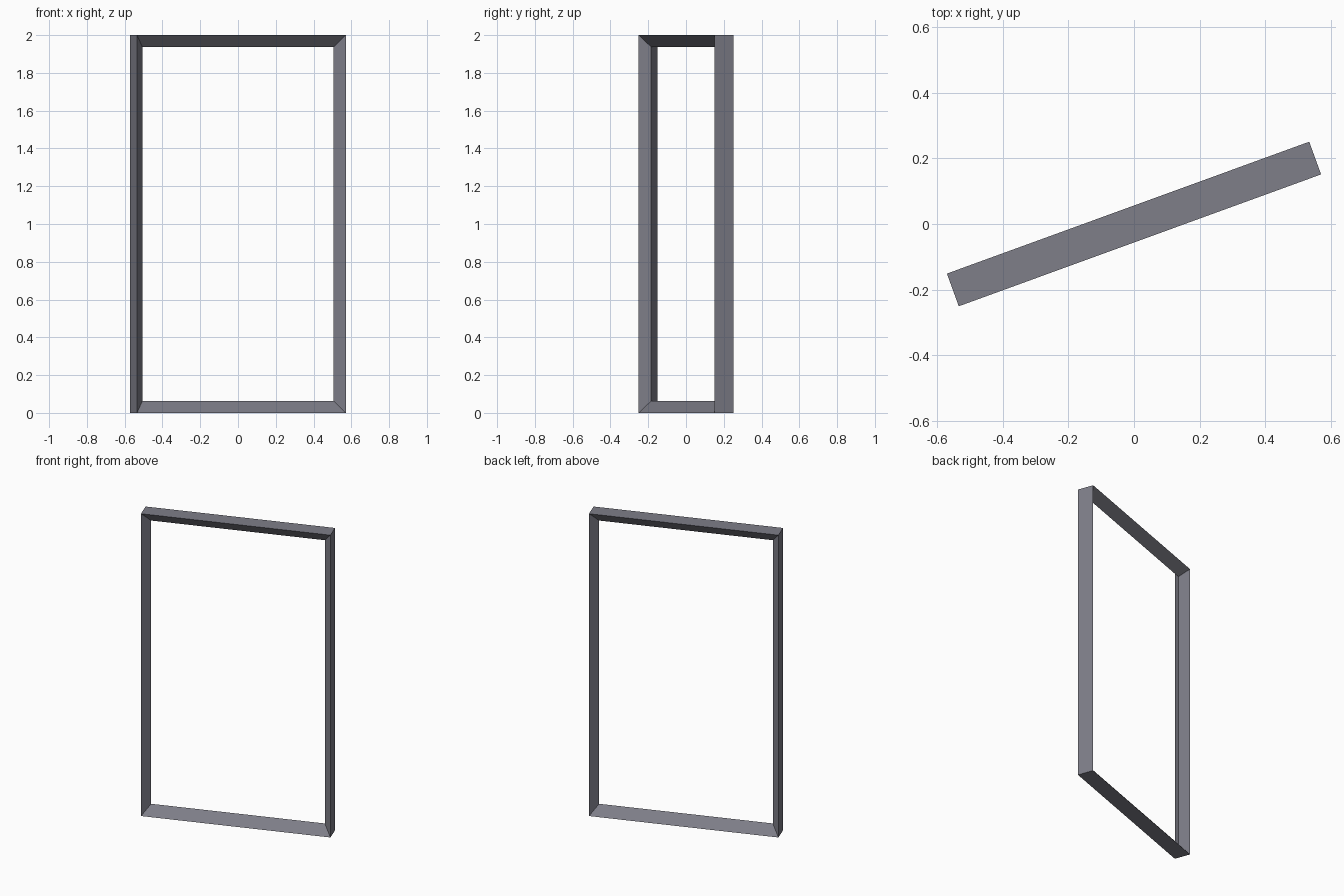
import bpy, bmesh, math

if "Cube" in bpy.data.objects:
    bpy.data.objects.remove(bpy.data.objects["Cube"])

ANGLE = math.radians(20)          # the frame is turned about z
HALF_W, HEIGHT = 0.588, 2.0       # outer size
HALF_D = 0.053                    # half depth of the outer band
IN_W, IN_H = 0.049, 0.063         # how far the inner ridge reaches inward

mat = bpy.data.materials.new("slate grey")
mat.diffuse_color = (0.21, 0.21, 0.25, 1)
mat.use_nodes = True
mat.node_tree.nodes["Principled BSDF"].inputs["Base Color"].default_value = mat.diffuse_color

# Triangular profile: (inward amount, depth) - flat outside, ridge inside
profile = [(0, -HALF_D), (1, 0), (0, HALF_D)]

# Sweep the profile around the four mitred corners
bm = bmesh.new()
rings = []
for sx, sz in [(-1, -1), (1, -1), (1, 1), (-1, 1)]:
    rings.append([bm.verts.new((sx * (HALF_W - k * IN_W), d,
                                HEIGHT / 2 + sz * (HEIGHT / 2 - k * IN_H)))
                  for k, d in profile])
for i in range(4):
    a, b = rings[i], rings[(i + 1) % 4]
    for j in range(3):
        k = (j + 1) % 3
        bm.faces.new((a[j], b[j], b[k], a[k]))
bmesh.ops.recalc_face_normals(bm, faces=bm.faces)

mesh = bpy.data.meshes.new("door_frame")
bm.to_mesh(mesh)
bm.free()
mesh.materials.append(mat)
frame = bpy.data.objects.new("door_frame", mesh)
frame.rotation_euler.z = ANGLE
bpy.context.collection.objects.link(frame)
